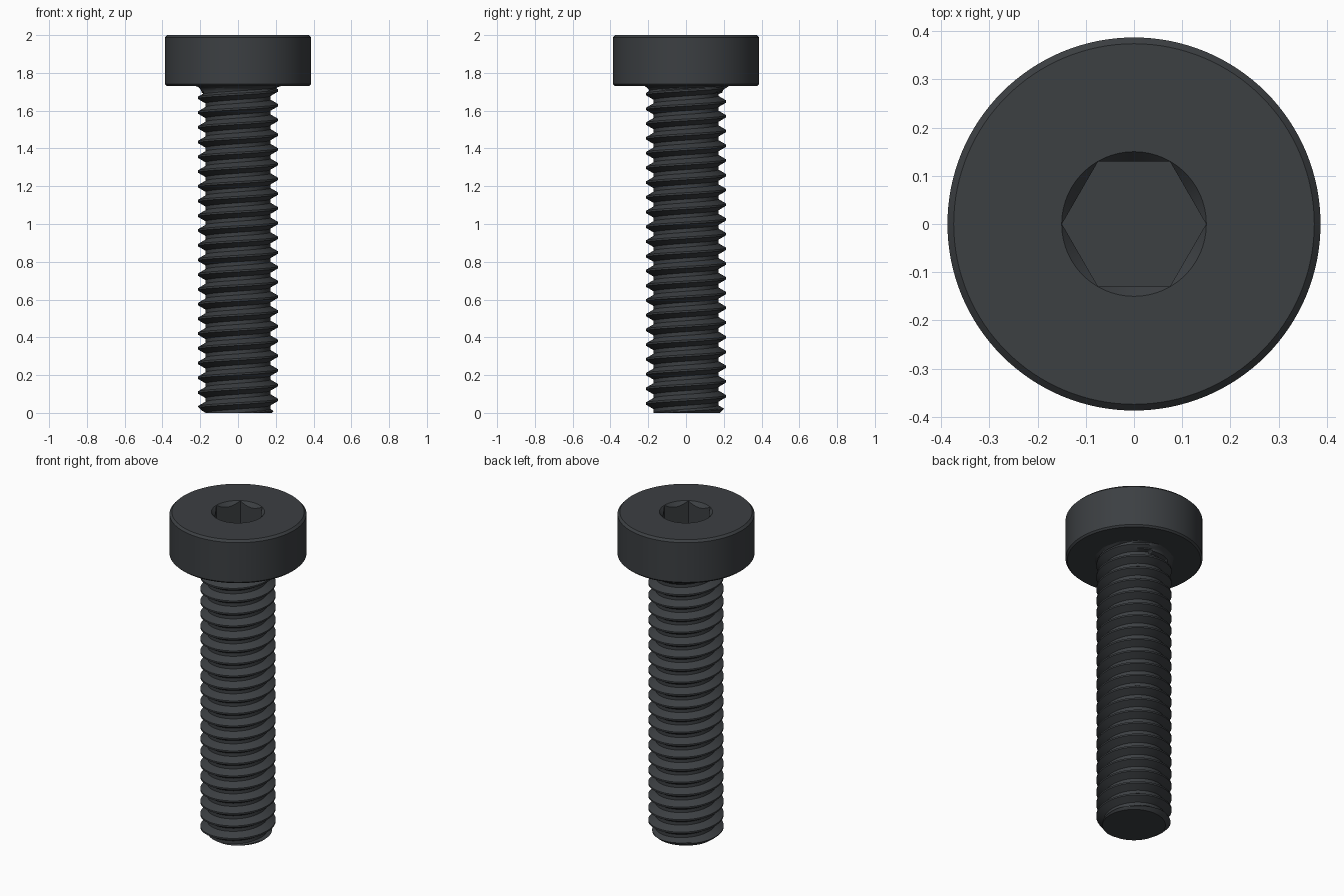
import bpy, bmesh, math

if "Cube" in bpy.data.objects:
    bpy.data.objects.remove(bpy.data.objects["Cube"])

HEAD_R, HEAD_Z, TOP = 0.387, 1.73, 2.0
PITCH, CREST, ROOT = 0.078, 0.213, 0.171
SEG = 96

steel = bpy.data.materials.new("dark_steel")
steel.diffuse_color = (0.045, 0.05, 0.055, 1)
steel.use_nodes = True
steel.node_tree.nodes["Principled BSDF"].inputs["Base Color"].default_value = steel.diffuse_color


def make_object(name, bm):
    bmesh.ops.recalc_face_normals(bm, faces=bm.faces[:])
    mesh = bpy.data.meshes.new(name)
    bm.to_mesh(mesh)
    bm.free()
    mesh.materials.append(steel)
    obj = bpy.data.objects.new(name, mesh)
    bpy.context.collection.objects.link(obj)
    return obj


def lathe(name, profile, sides):
    """Closed solid turned around z from (radius, z) points."""
    bm = bmesh.new()
    rings = [[bm.verts.new((r * math.cos(2 * math.pi * i / sides),
                            r * math.sin(2 * math.pi * i / sides), z))
              for i in range(sides)] for r, z in profile]
    for a, b in zip(rings, rings[1:]):
        for i in range(sides):
            k = (i + 1) % sides
            bm.faces.new((a[i], a[k], b[k], b[i]))
    bm.faces.new(rings[0][::-1])
    bm.faces.new(rings[-1])
    return make_object(name, bm)


def select_only(obj):
    bpy.ops.object.select_all(action='DESELECT')
    obj.select_set(True)
    bpy.context.view_layer.objects.active = obj


# Head with small chamfers at both rims
head = lathe("head", [(HEAD_R - 0.01, HEAD_Z), (HEAD_R, HEAD_Z + 0.01),
                      (HEAD_R, TOP - 0.013), (HEAD_R - 0.013, TOP)], 128)

# Hex socket and its conical lead-in
cutters = [lathe("hex_cutter", [(0.1495, TOP - 0.15), (0.1495, TOP + 0.1)], 6),
           lathe("lead_in_cutter", [(0.11, TOP - 0.048), (0.16, TOP + 0.012)], SEG)]
for cutter in cutters:
    cutter.hide_render = True
    mod = head.modifiers.new("socket", 'BOOLEAN')
    mod.operation = 'DIFFERENCE'
    mod.solver = 'EXACT'
    mod.object = cutter
    select_only(head)
    bpy.ops.object.modifier_apply(modifier=mod.name)
for cutter in cutters:
    bpy.data.objects.remove(cutter)


# Threaded shank: a grid that follows the helix
def crest_z(theta):
    return 0.03 + PITCH * (theta - math.pi) / (2 * math.pi)


def shank_radius(theta, z):
    t = (z - crest_z(theta)) / PITCH
    d = abs(t - round(t))
    f = min(max((d - 0.0625) / 0.3125, 0), 1)
    r = CREST + (ROOT - CREST) * f
    r = min(r, 0.178 + 1.1 * z)                    # end chamfer
    gap = HEAD_Z - z                               # fillet under the head
    if gap < 0.035:
        g = max(gap, 0)
        r = max(r, 0.228 - math.sqrt(max(0.035 ** 2 - (0.035 - g) ** 2, 0)))
    return r


OFFSETS = (-0.0625, 0.0625, 0.14, 0.22, 0.3, 0.375, 0.5, 0.625, 0.7, 0.78, 0.86)
END = HEAD_Z + 0.004
bm = bmesh.new()
rows = []
for turn in range(-2, 25):
    for off in OFFSETS:
        row = []
        for i in range(SEG + 1):
            th = 2 * math.pi * i / SEG
            z = min(max(crest_z(th) + PITCH * (turn + off), 0), END)
            r = shank_radius(th, z)
            row.append(bm.verts.new((r * math.cos(th), r * math.sin(th), z)))
        rows.append(row)
for a, b in zip(rows, rows[1:]):
    for i in range(SEG):
        quad = (a[i], a[i + 1], b[i + 1], b[i])
        if max(v.co.z for v in quad) - min(v.co.z for v in quad) > 1e-6:
            bm.faces.new(quad)
bmesh.ops.remove_doubles(bm, verts=bm.verts[:], dist=1e-5)
bmesh.ops.delete(bm, geom=[v for v in bm.verts if not v.link_faces], context='VERTS')
bmesh.ops.holes_fill(bm, edges=[e for e in bm.edges if e.is_boundary], sides=0)
shank = make_object("threaded_shank", bm)

for obj in (head, shank):
    select_only(obj)
    bpy.ops.object.shade_smooth_by_angle(angle=math.radians(25))
